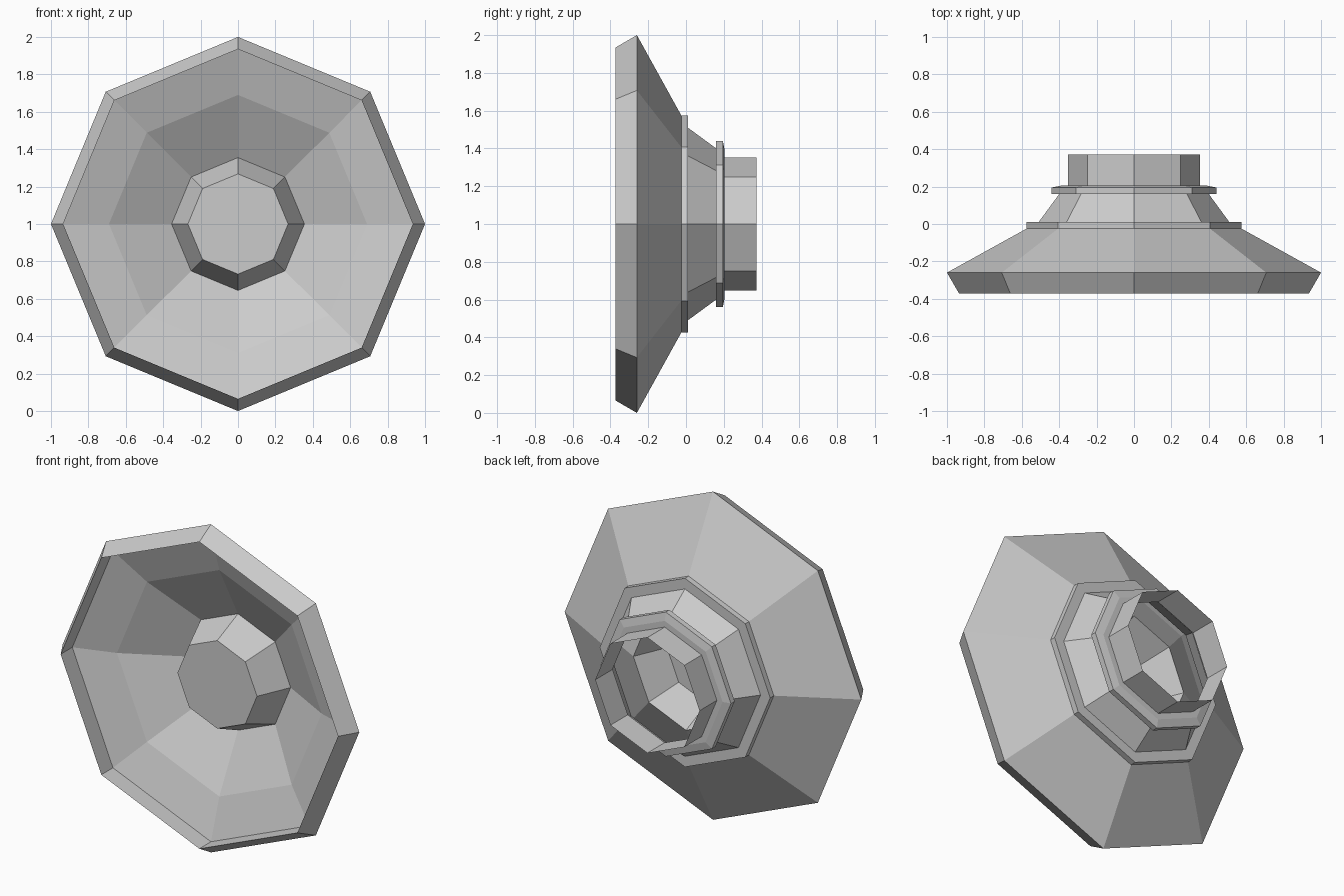
import bpy, bmesh
from math import sin, cos, pi

if "Cube" in bpy.data.objects:
    bpy.data.objects.remove(bpy.data.objects["Cube"])

SIDES = 8
CENTRE_Z = 1.0


def revolve(name, profile, cap_end=False, flip=False):
    """Turn a (radius, y) profile around the y axis into an eight-sided shell."""
    bm = bmesh.new()
    rings = [[bm.verts.new((r * cos(2 * pi * i / SIDES), y,
                            CENTRE_Z + r * sin(2 * pi * i / SIDES)))
              for i in range(SIDES)] for r, y in profile]
    for a, b in zip(rings, rings[1:]):
        for i in range(SIDES):
            j = (i + 1) % SIDES
            bm.faces.new((a[i], b[i], b[j], a[j]))
    if cap_end:
        bm.faces.new(rings[-1])
    bmesh.ops.recalc_face_normals(bm, faces=bm.faces)
    if flip:
        bmesh.ops.reverse_faces(bm, faces=bm.faces)
    mesh = bpy.data.meshes.new(name)
    bm.to_mesh(mesh)
    bm.free()
    obj = bpy.data.objects.new(name, mesh)
    bpy.context.collection.objects.link(obj)
    return obj


# Flared outer housing with bevelled front rim
revolve("outer_housing", [(0.935, -0.372), (1.0, -0.26), (0.575, -0.025)])

# Front flange and stepped rear frame, ending in the rear flange
revolve("rear_frame", [(0.575, -0.025), (0.575, 0.01), (0.51, 0.01),
                       (0.40, 0.16), (0.44, 0.16), (0.44, 0.195),
                       (0.39, 0.205), (0.352, 0.205)])

# Open tube at the back
revolve("rear_tube", [(0.352, 0.205), (0.352, 0.372)])

# Inner lip, two-step cone and the protruding centre cap
revolve("front_cone", [(0.935, -0.372), (0.935, -0.26), (0.69, -0.18), (0.355, 0.0)],
        flip=True)
revolve("centre_cap", [(0.355, 0.0), (0.268, -0.20)], cap_end=True)
